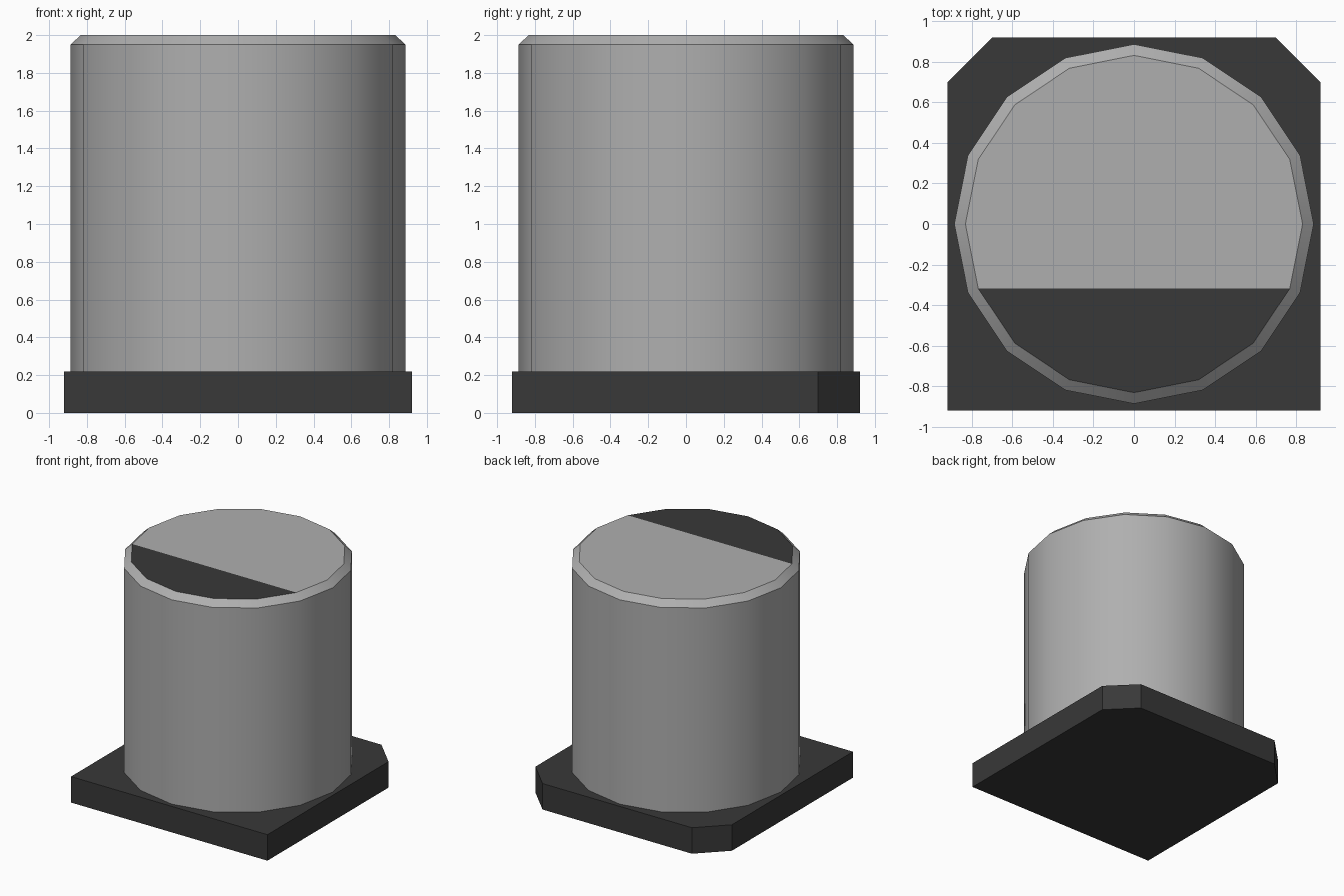
import bpy, bmesh, math

cube = bpy.data.objects.get("Cube")
if cube:
    bpy.data.objects.remove(cube, do_unlink=True)


def make_material(name, value):
    mat = bpy.data.materials.new(name)
    mat.use_nodes = True
    colour = (value, value, value, 1.0)
    mat.diffuse_color = colour
    mat.node_tree.nodes["Principled BSDF"].inputs["Base Color"].default_value = colour
    return mat


aluminium = make_material("aluminium grey", 0.43)
black = make_material("dark plastic", 0.04)


def make_object(name, bm, materials):
    bmesh.ops.recalc_face_normals(bm, faces=bm.faces[:])
    mesh = bpy.data.meshes.new(name)
    bm.to_mesh(mesh)
    bm.free()
    for mat in materials:
        mesh.materials.append(mat)
    obj = bpy.data.objects.new(name, mesh)
    bpy.context.collection.objects.link(obj)
    return obj


# Square base plate with two chamfered rear corners
H, C, BASE_TOP = 0.92, 0.70, 0.22
outline = [(-H, -H), (H, -H), (H, C), (C, H), (-C, H), (-H, C)]
bm = bmesh.new()
bottom = bm.faces.new([bm.verts.new((x, y, 0)) for x, y in outline])
extruded = bmesh.ops.extrude_face_region(bm, geom=[bottom], use_keep_orig=True)
top_verts = [e for e in extruded["geom"] if isinstance(e, bmesh.types.BMVert)]
bmesh.ops.translate(bm, verts=top_verts, vec=(0, 0, BASE_TOP))
make_object("base_plate", bm, [black])

# Sixteen-sided can with a bevelled rim
SIDES = 16
profile = [(0.887, 0.20), (0.887, 1.95), (0.832, 2.0)]
bm = bmesh.new()
rings = []
for r, z in profile:
    angles = [math.tau * i / SIDES for i in range(SIDES)]
    rings.append([bm.verts.new((r * math.cos(a), r * math.sin(a), z)) for a in angles])
for low, high in zip(rings, rings[1:]):
    for i in range(SIDES):
        j = (i + 1) % SIDES
        bm.faces.new((low[i], low[j], high[j], high[i]))
bm.faces.new(rings[0][::-1])

# Top cap split into a plain area and a dark polarity mark at the front
rim = rings[-1]
bm.faces.new([rim[15]] + rim[:10])
mark = bm.faces.new(rim[9:16])
mark.material_index = 1
can = make_object("can", bm, [aluminium, black])

# Smooth wall, sharp rim edges
bpy.ops.object.select_all(action='DESELECT')
can.select_set(True)
bpy.context.view_layer.objects.active = can
bpy.ops.object.shade_smooth_by_angle(angle=math.radians(30))
